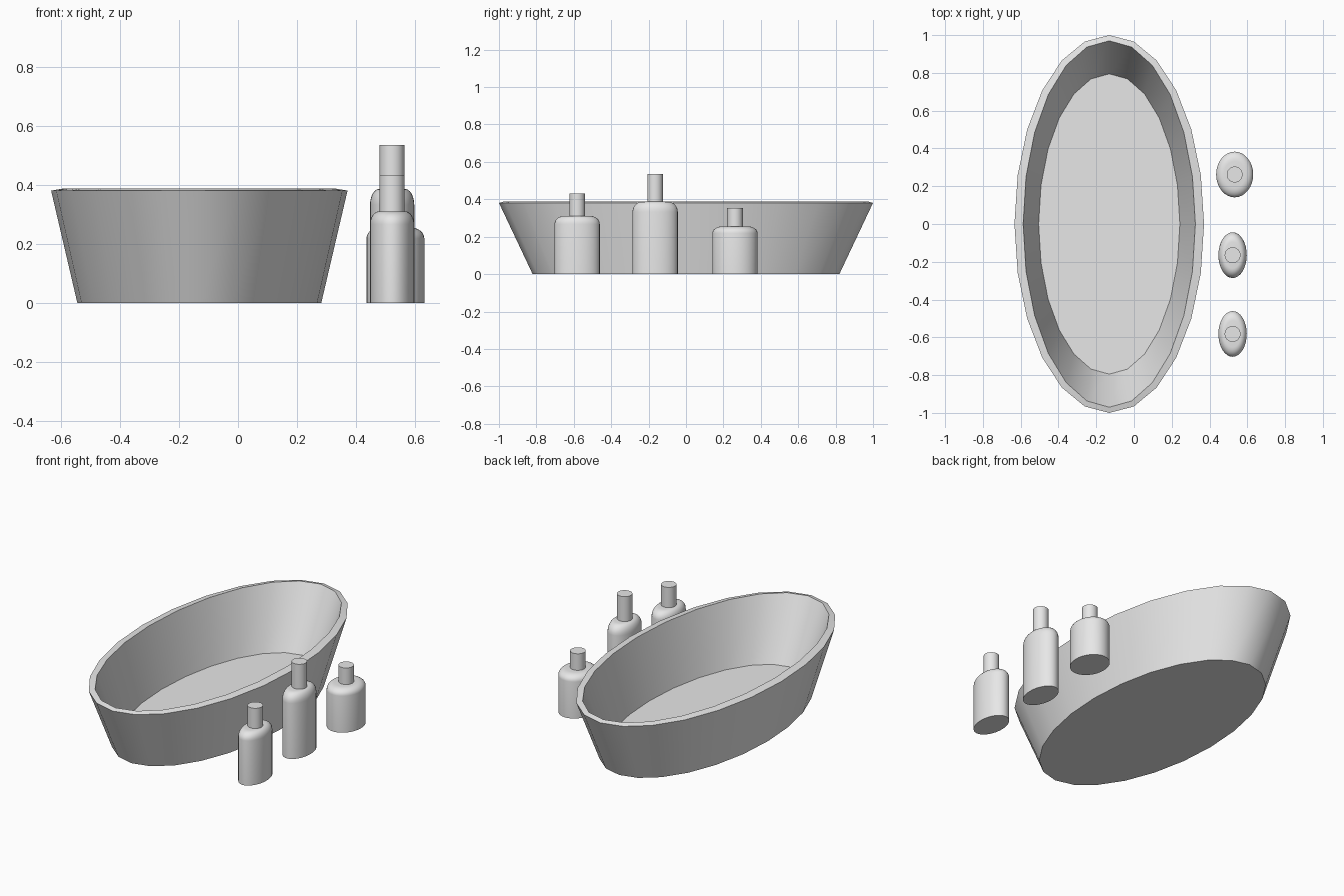
import bpy, bmesh, math

cube = bpy.data.objects.get("Cube")
if cube:
    bpy.data.objects.remove(cube, do_unlink=True)

grey = bpy.data.materials.new("plain_grey")
grey.use_nodes = True
grey.diffuse_color = (0.8, 0.8, 0.8, 1)
grey.node_tree.nodes["Principled BSDF"].inputs["Base Color"].default_value = (0.8, 0.8, 0.8, 1)


def loft(name, centre, rings, sides):
    """Join stacked ellipses (rx, ry, z) and cap both ends."""
    bm = bmesh.new()
    loops = []
    for rx, ry, z in rings:
        angles = [2 * math.pi * i / sides for i in range(sides)]
        loops.append([bm.verts.new((rx * math.cos(a), ry * math.sin(a), z)) for a in angles])
    for low, high in zip(loops, loops[1:]):
        for i in range(sides):
            j = (i + 1) % sides
            bm.faces.new((low[i], low[j], high[j], high[i]))
    bm.faces.new(loops[0][::-1])
    bm.faces.new(loops[-1])
    mesh = bpy.data.meshes.new(name)
    bm.to_mesh(mesh)
    bm.free()
    mesh.materials.append(grey)
    obj = bpy.data.objects.new(name, mesh)
    obj.location = (centre[0], centre[1], 0)
    bpy.context.collection.objects.link(obj)
    bpy.ops.object.select_all(action='DESELECT')
    obj.select_set(True)
    bpy.context.view_layer.objects.active = obj
    bpy.ops.object.shade_smooth_by_angle(angle=math.radians(32))
    return obj


# Tub: outer wall, sloped rim, inner wall, floor
loft("bathtub", (-0.131, 0), [
    (0.413, 0.82, 0), (0.502, 1.0, 0.381),
    (0.456, 0.97, 0.389), (0.374, 0.795, 0.03)], 24)


# Bottles: oval body with a rounded shoulder, and a round neck
def bottle(name, centre, rx, ry, body_top, height):
    drop = 0.14 * body_top
    inset = 0.42
    rings = [(rx, ry, 0)]
    for k in range(7):
        a = math.pi / 2 * k / 6
        f = 1 - inset * (1 - math.cos(a))
        rings.append((rx * f, ry * f, body_top - drop * (1 - math.sin(a))))
    loft(name + "_body", centre, rings, 32)
    neck = 0.042
    loft(name + "_neck", centre, [(neck, neck, body_top - 0.02), (neck, neck, height)], 32)


bottle("front_bottle", (0.522, -0.582), 0.075, 0.121, 0.311, 0.432)
bottle("tall_bottle", (0.522, -0.165), 0.075, 0.121, 0.387, 0.536)
bottle("wide_bottle", (0.533, 0.262), 0.098, 0.121, 0.255, 0.354)
